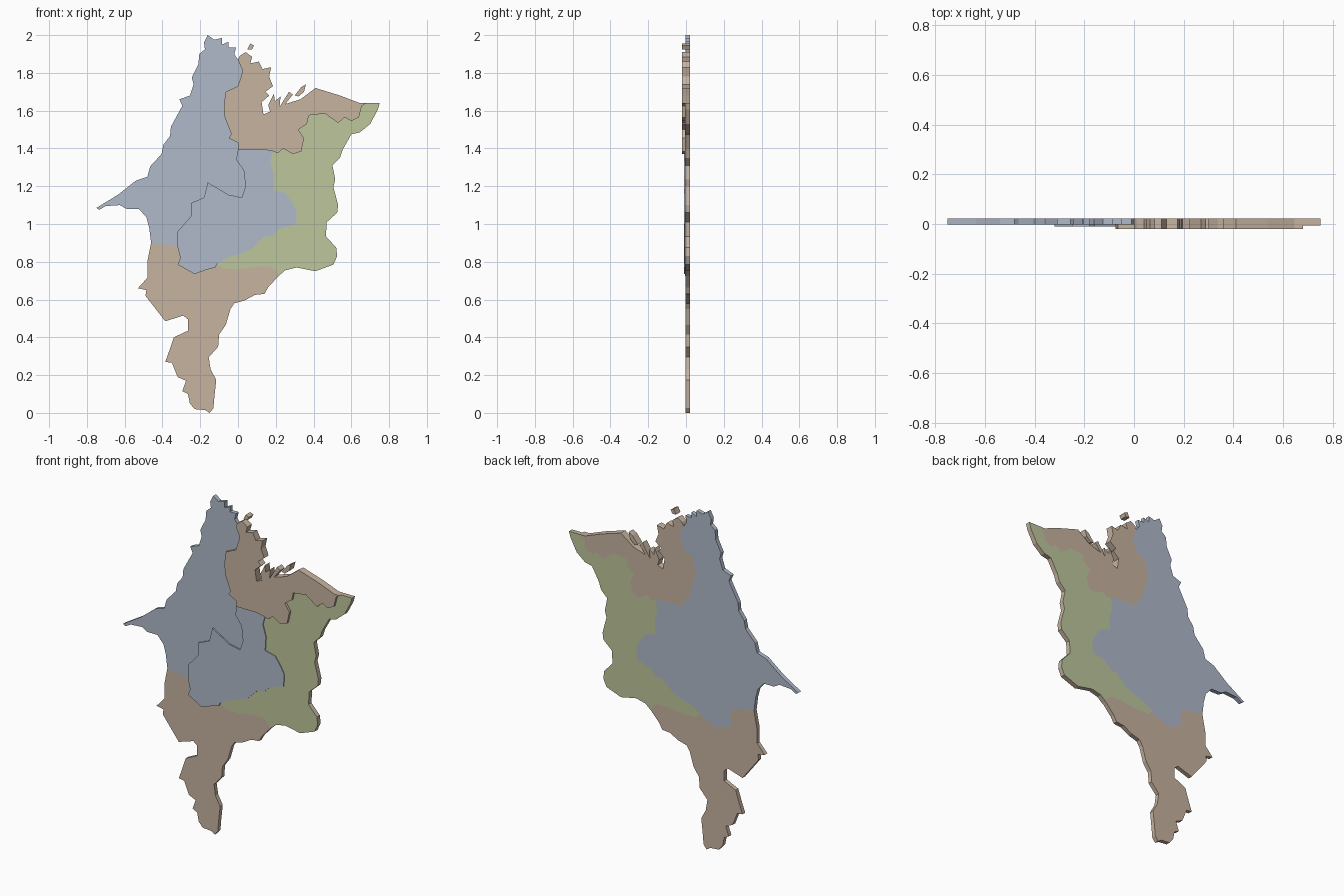
import bpy, bmesh

BACK = 0.022


def srgb(r, g, b):
    return [((c / 255 + 0.055) / 1.055) ** 2.4 for c in (r, g, b)] + [1]


def material(name, rgb):
    m = bpy.data.materials.new(name)
    m.diffuse_color = srgb(*rgb)
    return m


BLUE = material("slate blue", (176, 186, 202))
TAN = material("sand tan", (199, 180, 160))
GREEN = material("olive green", (190, 198, 156))


def plate(name, outline, front, face_mat, wall_mat):
    """Extrude an outline (x, z) from the front depth to the common back."""
    bm = bmesh.new()
    f = [bm.verts.new((x, front, z)) for x, z in outline]
    b = [bm.verts.new((x, BACK, z)) for x, z in outline]
    caps = [bm.faces.new(f), bm.faces.new(b[::-1])]
    n = len(f)
    for i in range(n):
        j = (i + 1) % n
        bm.faces.new((f[i], b[i], b[j], f[j])).material_index = 1
    bmesh.ops.recalc_face_normals(bm, faces=bm.faces[:])
    bmesh.ops.triangulate(bm, faces=caps)
    me = bpy.data.meshes.new(name)
    bm.to_mesh(me)
    bm.free()
    me.materials.append(face_mat)
    me.materials.append(wall_mat)
    ob = bpy.data.objects.new(name, me)
    bpy.context.collection.objects.link(ob)


def loop(*paths):
    """Join paths end to end, dropping each repeated corner."""
    return [p for path in paths for p in path[:-1]]


# corners where regions meet
A, B, C = (0.0, 1.87), (0.185, 1.385), (0.68, 1.64)
D, E, F = (-0.11, 0.79), (0.215, 0.725), (-0.46, 0.9)
G, H = (0.0, 1.395), (-0.32, 0.88)

# outer coast, clockwise from the west
west_coast = [F, (-.47, .98), (-.485, 1.035), (-.525, 1.08), (-.59, 1.08), (-.625, 1.10),
              (-.70, 1.095), (-.735, 1.075), (-.75, 1.085), (-.635, 1.155), (-.54, 1.23),
              (-.48, 1.25), (-.465, 1.305), (-.405, 1.37), (-.395, 1.42), (-.36, 1.465),
              (-.355, 1.515), (-.295, 1.625), (-.31, 1.66), (-.255, 1.68), (-.235, 1.74),
              (-.245, 1.775), (-.21, 1.845), (-.205, 1.90), (-.175, 1.925), (-.18, 1.96),
              (-.16, 2.0), (-.125, 1.975), (-.085, 1.985), (-.085, 1.95), (-.05, 1.965),
              (-.05, 1.935), (-.01, 1.935), (-.02, 1.90), A]
north_coast = [A, (.01, 1.89), (.04, 1.91), (.075, 1.885), (.065, 1.85), (.11, 1.86),
               (.13, 1.82), (.175, 1.83), (.165, 1.78), (.185, 1.73), (.145, 1.70),
               (.165, 1.68), (.125, 1.645), (.135, 1.58), (.17, 1.595), (.16, 1.63),
               (.19, 1.69), (.195, 1.65), (.225, 1.675), (.22, 1.62), (.27, 1.70),
               (.29, 1.685), (.25, 1.635), (.33, 1.66), (.41, 1.72), (.54, 1.68),
               (.645, 1.64), C]
east_coast = [C, (.75, 1.64), (.74, 1.605), (.70, 1.53), (.645, 1.485), (.60, 1.475),
              (.555, 1.395), (.54, 1.35), (.50, 1.31), (.515, 1.235), (.505, 1.195),
              (.53, 1.10), (.525, 1.06), (.47, 1.01), (.465, .935), (.52, .875),
              (.525, .83), (.505, .785), (.41, .75), (.31, .77), (.25, .755), E]
south_coast = [E, (.16, .665), (.14, .63), (.09, .625), (.035, .595), (-.02, .58),
               (-.04, .55), (-.065, .465), (-.10, .415), (-.105, .35), (-.155, .295),
               (-.145, .23), (-.115, .175), (-.125, .085), (-.13, .025), (-.15, 0),
               (-.175, .015), (-.23, .02), (-.255, .05), (-.265, .10), (-.295, .115),
               (-.275, .17), (-.32, .19), (-.35, .265), (-.385, .27), (-.36, .34),
               (-.34, .40), (-.265, .435), (-.265, .495), (-.29, .515), (-.385, .485),
               (-.49, .62), (-.485, .65), (-.53, .66), (-.48, .715), (-.48, .80),
               (-.465, .875), F]

# inner borders
west_north = [A, (.025, 1.81), (0, 1.73), (-.065, 1.70), (-.075, 1.63), (-.07, 1.565),
              (-.035, 1.475), (-.05, 1.455), (0, 1.43), G]
centre_north = [G, (.13, 1.395), B]
north_east = [B, (.21, 1.375), (.24, 1.40), (.29, 1.37), (.335, 1.385), (.35, 1.455),
              (.32, 1.50), (.365, 1.53), (.375, 1.575), (.46, 1.585), (.53, 1.535),
              (.565, 1.565), (.60, 1.545), (.64, 1.565), (.655, 1.625), C]
centre_east = [B, (.17, 1.33), (.19, 1.26), (.185, 1.18), (.25, 1.165), (.285, 1.115),
               (.31, 1.07), (.305, 1.0), (.22, .975), (.18, .935), (.14, .935),
               (.075, .87), (.01, .84), (-.05, .825), D]
east_south = [D, (-.085, .765), (.01, .76), (.105, .775), (.17, .775), (.205, .75), E]
west_south = [F, (-.385, .89), H]
centre_south = [H, (-.305, .82), (-.32, .785), (-.23, .735), (-.175, .755), (-.12, .77), D]
west_centre = [G, (-.01, 1.34), (.03, 1.285), (.04, 1.2), (.02, 1.14), (-.05, 1.155),
               (-.16, 1.22), (-.18, 1.14), (-.25, 1.11), (-.25, 1.04), (-.32, .96), H]

# region plates, each raised to its own front depth
plate("west_region", loop(west_coast, west_north, west_centre, west_south[::-1]),
      -0.003, BLUE, BLUE)
plate("centre_region", loop(centre_north, centre_east, centre_south[::-1], west_centre[::-1]),
      -0.011, BLUE, BLUE)
plate("north_region", loop(north_coast, north_east[::-1], centre_north[::-1], west_north[::-1]),
      -0.02, TAN, TAN)
plate("east_region", loop(east_coast, east_south[::-1], centre_east[::-1], north_east),
      -0.006, GREEN, TAN)
plate("south_region", loop(south_coast, west_south, centre_south, east_south),
      -0.003, TAN, TAN)

# small islands off the north coast
plate("north_island", [(.05, 1.925), (.065, 1.955), (.085, 1.945), (.075, 1.925)],
      -0.02, TAN, TAN)
plate("bay_island", [(.30, 1.68), (.335, 1.725), (.36, 1.74), (.35, 1.70), (.32, 1.675)],
      -0.02, TAN, TAN)
